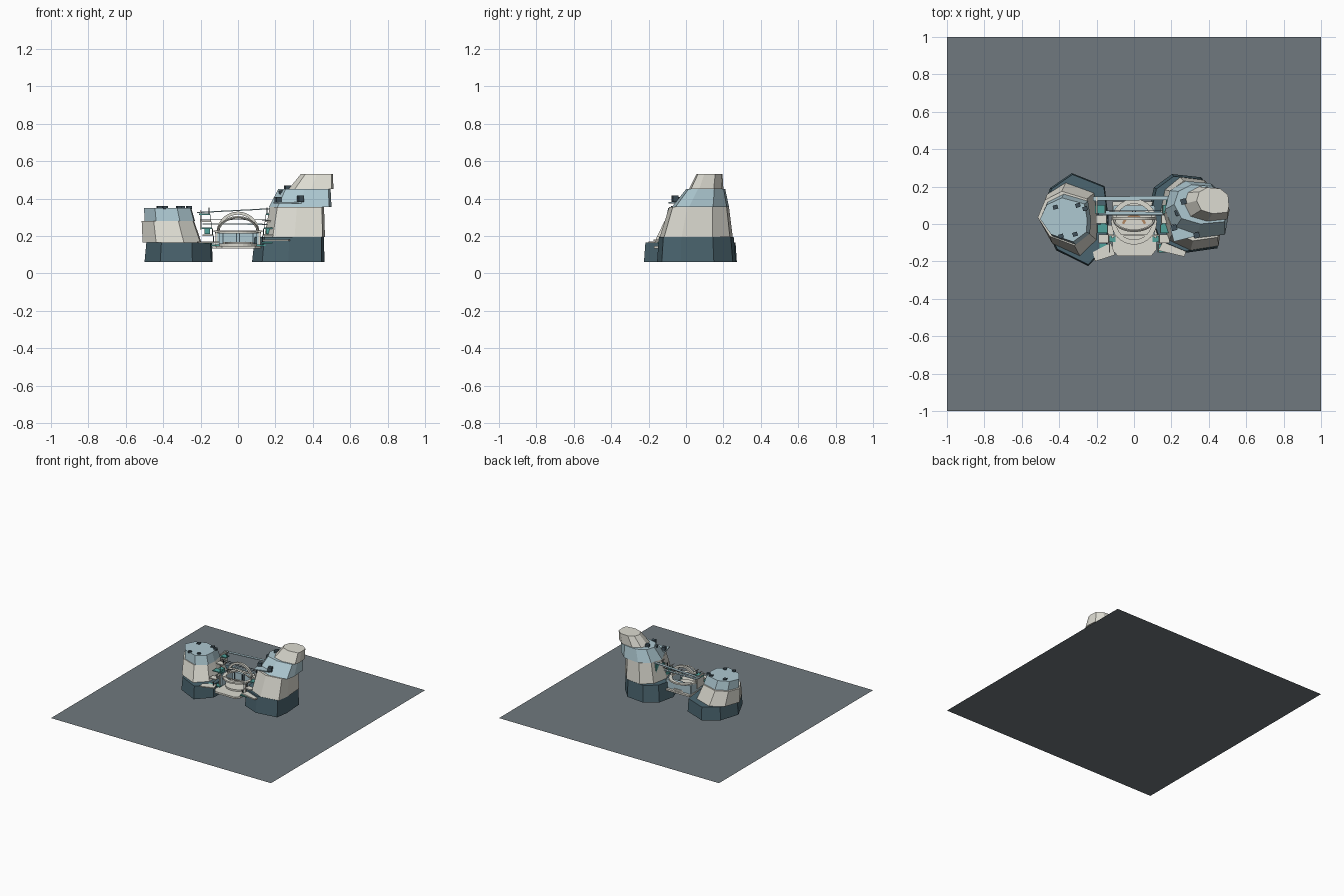
import bpy, bmesh, math
from mathutils import Vector

if "Cube" in bpy.data.objects:
    bpy.data.objects.remove(bpy.data.objects["Cube"])

def mat(name, *c):
    m = bpy.data.materials.new(name)
    m.diffuse_color = (*c, 1)
    m.use_nodes = True
    m.node_tree.nodes["Principled BSDF"].inputs["Base Color"].default_value = m.diffuse_color
    return m

GROUND = mat("slate", .16, .19, .21)
DEEP = mat("deep_teal", .07, .13, .16)
STONE = mat("pale_stone", .72, .71, .64)
ICE = mat("pale_blue", .42, .58, .64)
TEAL = mat("teal", .08, .36, .33)
DARK = mat("dark", .05, .08, .10)
WOOD = mat("copper", .45, .25, .13)

def finish(name, bm, m):
    bmesh.ops.recalc_face_normals(bm, faces=bm.faces)
    me = bpy.data.meshes.new(name)
    bm.to_mesh(me)
    bm.free()
    me.materials.append(m)
    ob = bpy.data.objects.new(name, me)
    bpy.context.collection.objects.link(ob)
    return ob

def loft(name, loops, m):
    """Skin equal-length loops and cap both ends."""
    bm = bmesh.new()
    rows = [[bm.verts.new(p) for p in l] for l in loops]
    n = len(rows[0])
    for a, b in zip(rows, rows[1:]):
        for i in range(n):
            bm.faces.new((a[i], a[(i + 1) % n], b[(i + 1) % n], b[i]))
    bm.faces.new(rows[0])
    bm.faces.new(rows[-1])
    return finish(name, bm, m)

def fit(shape, box, z):
    """Scale a unit outline into (x0, x1, y0, y1) at height z."""
    x0, x1, y0, y1 = box
    return [(x0 + u * (x1 - x0), y0 + v * (y1 - y0), z) for u, v in shape]

def tier(name, shape, low, z0, high, z1, m):
    return loft(name, [fit(shape, low, z0), fit(shape, high, z1)], m)

def box(name, c, s, m, rz=0):
    bm = bmesh.new()
    bmesh.ops.create_cube(bm, size=1)
    for v in bm.verts:
        v.co = Vector((v.co.x * s[0], v.co.y * s[1], v.co.z * s[2]))
    ob = finish(name, bm, m)
    ob.location = c
    ob.rotation_euler.z = rz
    return ob

def bar(name, a, b, w, h, m):
    a, b = Vector(a), Vector(b)
    d = b - a
    ob = box(name, (a + b) / 2, (d.length, w, h), m)
    ob.rotation_euler = d.to_track_quat('X', 'Z').to_euler()
    return ob

def hoop(name, c, r, w, t, a0, a1, tilt, m, n=24):
    """Rectangular-section arc in the xz plane, leaned back about x by tilt."""
    loops = []
    for i in range(n + 1):
        a = math.radians(a0 + (a1 - a0) * i / n)
        ring = []
        for dr, y in ((0, -w / 2), (0, w / 2), (-t, w / 2), (-t, -w / 2)):
            x, z = (r + dr) * math.cos(a), (r + dr) * math.sin(a)
            ct, st = math.cos(tilt), math.sin(tilt)
            ring.append((c[0] + x, c[1] + y * ct - z * st, c[2] + y * st + z * ct))
        loops.append(ring)
    return loft(name, loops, m)

# ground sheet
bm = bmesh.new()
bmesh.ops.create_grid(bm, x_segments=1, y_segments=1, size=1)
finish("ground_sheet", bm, GROUND)

# left rock
L = [(.46, 1), (.94, .86), (1, .5), (.98, .22), (.7, 0), (.23, .17), (0, .52), (.14, .84)]
tier("left_rock_base", L, (-.5, -.135, -.225, .272), .06, (-.49, -.14, -.217, .265), .165, DEEP)
tier("left_rock_middle", L, (-.51, -.195, -.17, .22), .165, (-.515, -.235, -.115, .175), .28, STONE)
tier("left_rock_top", L, (-.5, -.23, -.11, .16), .28, (-.502, -.25, -.095, .14), .35, ICE)

# right rock
R = [(0, .5), (.08, .83), (.33, 1), (.73, .96), (.97, .72), (1, .3), (.96, .06), (.5, 0), (.14, .14)]
tier("right_rock_base", R, (.075, .462, -.155, .267), .06, (.09, .46, -.145, .255), .195, DEEP)
tier("right_rock_middle", R, (.14, .465, -.14, .25), .195, (.17, .46, -.09, .23), .355, STONE)
tier("right_rock_shoulder", R, (.165, .5, -.075, .23), .355, (.215, .495, 0, .21), .45, ICE)
tier("right_rock_cap", R, (.27, .51, .015, .2), .45, (.335, .508, .055, .195), .53, STONE)

# central deck with chamfered front corners
D = [(.12, 0), (.88, 0), (1, .12), (1, 1), (0, 1), (0, .12)]
deck = (-.115, .12, -.172, .12)
tier("stage_deck", D, deck, .133, deck, .147, STONE)
box("deck_crossbeam", (0, -.03, .138), (.28, .05, .01), STONE)

# pavilion behind the deck
box("pavilion_wall", (0, .085, .182), (.22, .03, .07), ICE)
for s in (-1, 1):
    box("pavilion_side", (s * .105, .01, .182), (.014, .16, .07), ICE)
    box("pavilion_post", (s * .115, -.07, .18), (.012, .012, .08), STONE)
for x in (-.08, -.008, .008, .08):
    box("wall_rib", (x, .067, .182), (.005, .008, .07), DARK)

# round roof ring and arches
hoop("roof_ring", (0, .012, .22), .122, .012, .026, 0, 360, math.pi / 2, STONE, 32)
hoop("main_arch", (0, .03, .215), .115, .016, .016, 0, 180, 0, STONE)
hoop("leaning_arch", (0, .03, .215), .112, .01, .009, 0, 180, math.radians(38), STONE)

# curved seating steps
for i in range(3):
    hoop("stage_step", (0, -.02, .151 + .006 * i), .085 - .016 * (2 - i), .008, .013,
         200, 340, math.pi / 2 * -1 + math.pi, WOOD if i == 1 else STONE, 12)
disc = [(.5 + .5 * math.cos(i * math.pi / 12), .5 + .5 * math.sin(i * math.pi / 12)) for i in range(24)]
tier("stage_floor", disc, (-.1, .1, -.09, .11), .147, (-.1, .1, -.09, .11), .16, STONE)

# shelves on the shoulders of both rock bases
S = [(0, .35), (.9, 0), (1, .5), (.2, 1)]
tier("right_shelf", S, (.13, .285, -.175, -.08), .172, (.13, .285, -.175, -.08), .182, STONE)
SL = [(1 - u, v) for u, v in S]
tier("left_shelf", SL, (-.22, -.1, -.2, -.1), .162, (-.22, -.1, -.2, -.1), .17, STONE)

# terraces climbing the inner faces
for s in (-1, 1):
    for i in range(5):
        y, z = -.13 + .052 * i, .165 + .038 * i
        x = s * (.155 + .006 * i)
        box("terrace", (x, y, z), (.058, .046, .008), TEAL if i % 2 == 0 else STONE)
        box("terrace_post", (x - s * .024, y, z + .018), (.004, .004, .032), DARK)
        box("terrace_rail", (x - s * .024, y, z + .034), (.004, .046, .004), STONE)
    box("landing_link", (s * .14, -.075, .15), (.08, .04, .008), TEAL)
    box("landing_block", (s * .165, .02, .225), (.03, .05, .03), TEAL)

# bridges and cables between the rocks
bar("high_bridge", (-.22, .135, .325), (.2, .14, .347), .022, .006, ICE)
bar("low_bridge", (-.19, .06, .265), (.17, .055, .262), .018, .006, ICE)
for y in (.048, .07):
    bar("low_bridge_cable", (-.2, y, .29), (.17, y, .285), .003, .003, DARK)
for x in (-.2, .175):
    box("bridge_mast", (x, .1, .285), (.008, .09, .1), STONE if x < 0 else TEAL)
bar("front_rail", (-.13, -.06, .225), (.13, -.06, .225), .006, .008, STONE)

# small blocks on the left summit
for x, y in ((-.39, -.065), (-.315, -.055), (-.262, .082), (-.3, .1), (-.42, .09)):
    box("summit_block", (x, y, .352), (.026, .022, .014), DARK, .3)

# balcony and blocks on the right shoulder
box("shoulder_balcony", (.265, -.035, .377), (.13, .09, .008), ICE, .25)
for x, y, z in ((.215, -.02, .39), (.265, .12, .452), (.335, -.06, .4), (.235, .06, .425)):
    box("shoulder_block", (x, y, z), (.03, .03, .035), DARK, .3)
